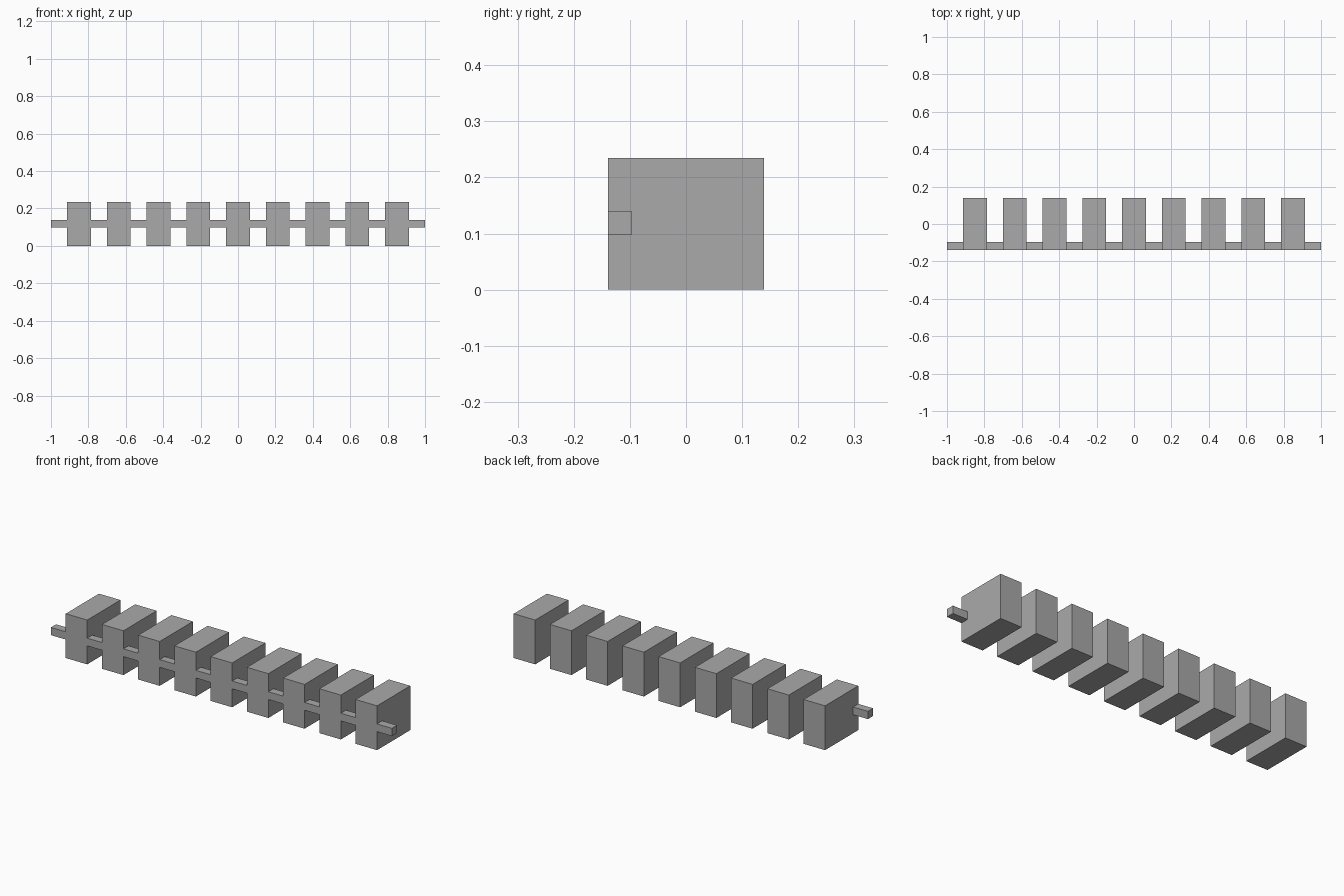
import bpy
import bmesh
from mathutils import Matrix, Vector

cube = bpy.data.objects.get("Cube")
if cube:
    bpy.data.objects.remove(cube, do_unlink=True)

COUNT, PITCH, WIDTH = 9, 0.2125, 0.126
FRONT, BACK, HEIGHT = -0.139, 0.139, 0.235
RAIL_BACK, RAIL_LOW, RAIL_HIGH = -0.096, 0.098, 0.139

grey = bpy.data.materials.new("grey")
grey.use_nodes = True
colour = (0.4, 0.4, 0.4, 1)
grey.diffuse_color = colour
grey.node_tree.nodes["Principled BSDF"].inputs["Base Color"].default_value = colour


def box(name, low, high, open_ends=()):
    """Box between two corners, without the end caps facing along open_ends."""
    low, high = Vector(low), Vector(high)
    bm = bmesh.new()
    bmesh.ops.create_cube(bm, size=1, matrix=Matrix.Translation((low + high) / 2)
                          @ Matrix.Diagonal((*(high - low), 1)))
    bm.normal_update()
    hidden = [f for f in bm.faces if round(f.normal.x) in open_ends and round(f.normal.x)]
    bmesh.ops.delete(bm, geom=hidden, context="FACES")
    mesh = bpy.data.meshes.new(name)
    bm.to_mesh(mesh)
    bm.free()
    mesh.materials.append(grey)
    bpy.context.collection.objects.link(bpy.data.objects.new(name, mesh))


# Row of evenly spaced blocks
centres = [(i - (COUNT - 1) / 2) * PITCH for i in range(COUNT)]
for i, x in enumerate(centres):
    box(f"block_{i + 1}", (x - WIDTH / 2, FRONT, 0), (x + WIDTH / 2, BACK, HEIGHT))

# Rail pieces flush with the block fronts, joining them and sticking out at both ends
starts = [-1] + [x + WIDTH / 2 for x in centres]
ends = [x - WIDTH / 2 for x in centres] + [1]
for i, (a, b) in enumerate(zip(starts, ends)):
    joined = [side for side, free in ((-1, i == 0), (1, i == COUNT)) if not free]
    box(f"rail_{i + 1}", (a, FRONT, RAIL_LOW), (b, RAIL_BACK, RAIL_HIGH), joined)
